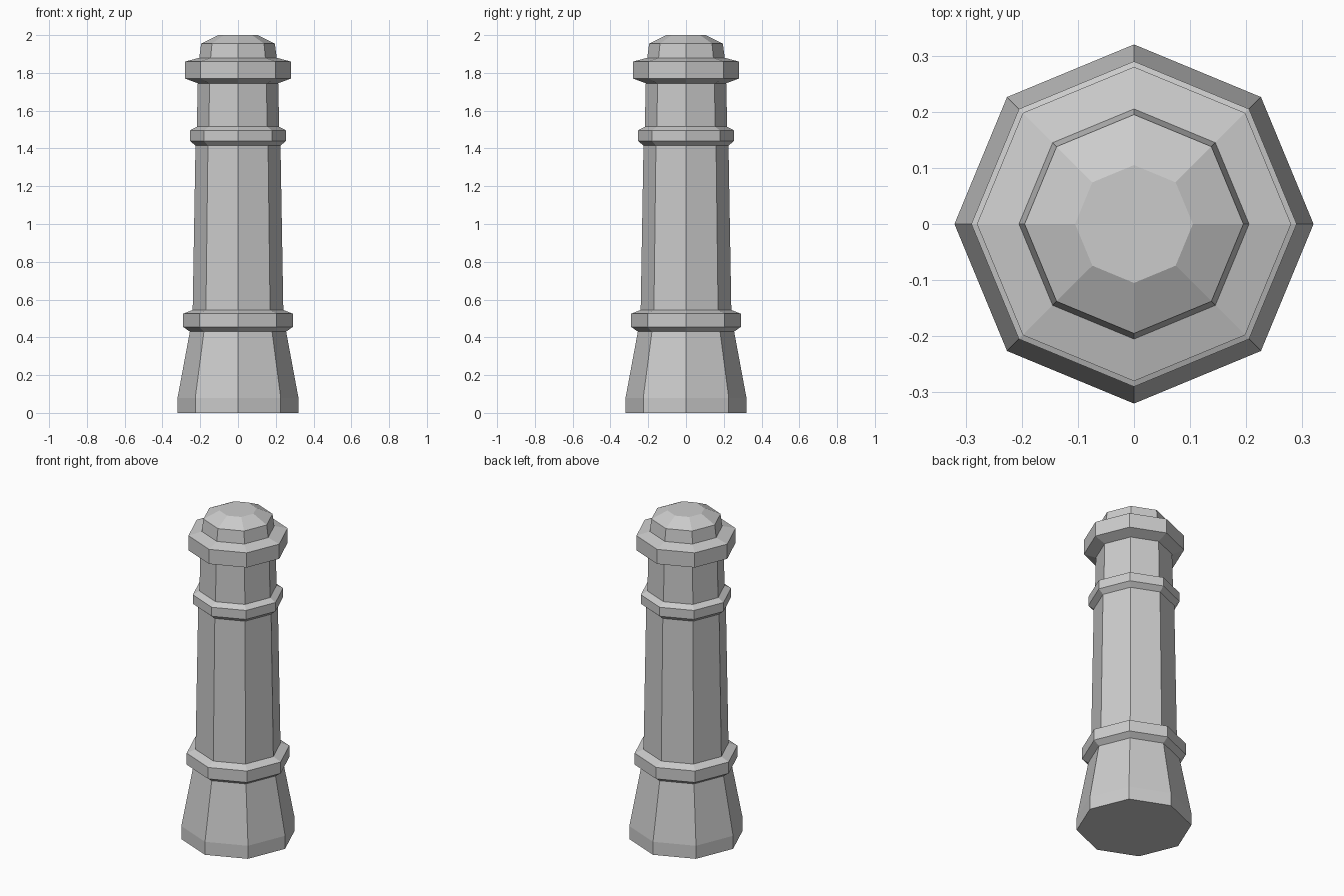
import bpy, bmesh
from math import cos, sin, pi

if "Cube" in bpy.data.objects:
    bpy.data.objects.remove(bpy.data.objects["Cube"])

SIDES = 8


def turned(name, profile, cap_bottom=False, cap_top=False):
    """Revolve (radius, height) points into an eight-sided, flat-faced part."""
    bm = bmesh.new()
    rings = [[bm.verts.new((r * cos(2 * pi * i / SIDES), r * sin(2 * pi * i / SIDES), z))
              for i in range(SIDES)] for r, z in profile]
    for low, high in zip(rings, rings[1:]):
        for i in range(SIDES):
            j = (i + 1) % SIDES
            bm.faces.new((low[i], low[j], high[j], high[i]))
    if cap_bottom:
        bm.faces.new(rings[0][::-1])
    if cap_top:
        bm.faces.new(rings[-1])
    mesh = bpy.data.meshes.new(name)
    bm.to_mesh(mesh)
    bm.free()
    obj = bpy.data.objects.new(name, mesh)
    bpy.context.collection.objects.link(obj)
    return obj


# Flared foot
turned("base", [(0.32, 0), (0.32, 0.08), (0.255, 0.43)], cap_bottom=True)
# Chamfered collar above the foot
turned("lower_collar", [(0.255, 0.43), (0.29, 0.455), (0.29, 0.525), (0.24, 0.545)])
# Tapering main shaft
turned("shaft", [(0.24, 0.545), (0.225, 1.415)])
# Chamfered collar at the top of the shaft
turned("upper_collar", [(0.225, 1.415), (0.255, 1.44), (0.255, 1.495), (0.218, 1.515)])
# Neck under the cap
turned("neck", [(0.218, 1.515), (0.213, 1.745)])
# Wide cap rim
turned("cap_rim", [(0.213, 1.745), (0.28, 1.77), (0.28, 1.86), (0.205, 1.88)])
# Faceted dome
turned("dome", [(0.205, 1.88), (0.195, 1.955), (0.105, 2.0)], cap_top=True)
